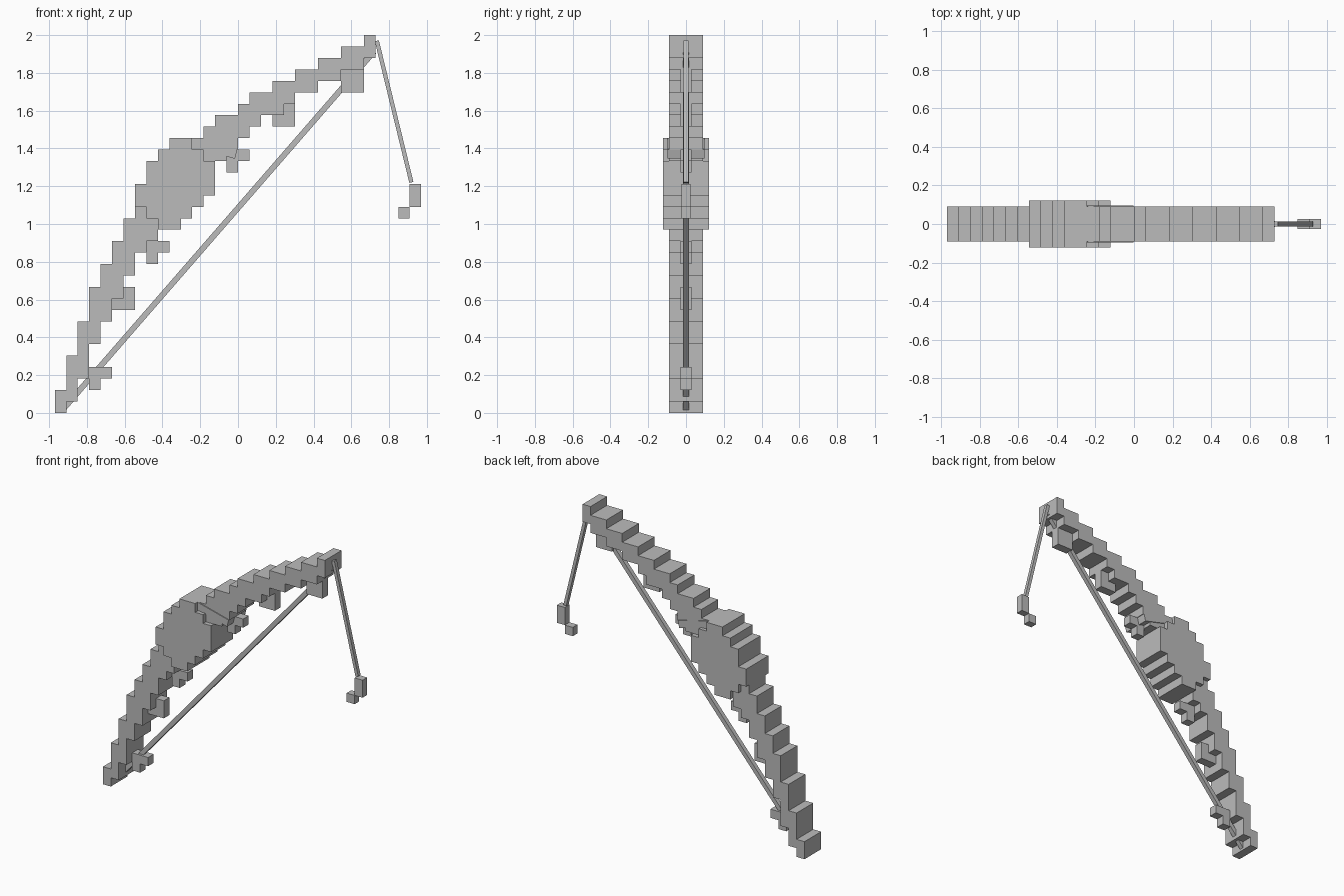
import bpy, bmesh
from mathutils import Vector

if "Cube" in bpy.data.objects:
    bpy.data.objects.remove(bpy.data.objects["Cube"])

U = 2 / 33  # one grid step of the stepped style

grey = bpy.data.materials.new("plain grey")
grey.diffuse_color = (0.5, 0.5, 0.5, 1)
grey.use_nodes = True
grey.node_tree.nodes["Principled BSDF"].inputs["Base Color"].default_value = grey.diffuse_color


def finish(name, bm):
    bmesh.ops.recalc_face_normals(bm, faces=bm.faces)
    mesh = bpy.data.meshes.new(name)
    bm.to_mesh(mesh)
    bm.free()
    mesh.materials.append(grey)
    bpy.context.collection.objects.link(bpy.data.objects.new(name, mesh))


def stepped(name, start, spans, half):
    """Extrude a staircase outline: one (bottom, top) span per grid column."""
    low, high = [], []
    for i, (b, t) in enumerate(spans):
        for c in (start + i, start + i + 1):
            low.append((c, b))
            high.append((c, t))
    pts = []
    for p in low + high[::-1]:
        if not pts or pts[-1] != p:
            pts.append(p)
    bm = bmesh.new()
    vs = [bm.verts.new(((c - 16) * U, -half, r * U)) for c, r in pts]
    face = bm.faces.new(vs)
    new = bmesh.ops.extrude_face_region(bm, geom=[face])["geom"]
    moved = [g for g in new if isinstance(g, bmesh.types.BMVert)]
    bmesh.ops.translate(bm, verts=moved, vec=(0, 2 * half, 0))
    # merge flat runs between columns
    bmesh.ops.dissolve_limit(bm, angle_limit=0.01, verts=bm.verts, edges=bm.edges)
    finish(name, bm)


def bar(name, a, b, thick, half):
    """Square bar from a to b, both (x, z)."""
    a, b = Vector((a[0], 0, a[1])), Vector((b[0], 0, b[1]))
    d = (b - a).normalized()
    n = Vector((-d.z, 0, d.x)) * thick / 2
    y = Vector((0, half, 0))
    bm = bmesh.new()
    rings = [[bm.verts.new(p + n * s + y * t)
              for s, t in ((-1, -1), (1, -1), (1, 1), (-1, 1))] for p in (a, b)]
    bm.faces.new(rings[0])
    bm.faces.new(rings[1])
    for i in range(4):
        j = (i + 1) % 4
        bm.faces.new((rings[0][i], rings[0][j], rings[1][j], rings[1][i]))
    finish(name, bm)


# curved stepped rod
stepped("rod", 0, [
    (0, 2), (1, 5), (3, 8), (6, 11), (8, 13), (10, 15), (12, 17), (14, 18),
    (15, 19), (16, 20), (17, 21), (18, 22), (20, 24), (22, 25), (22, 26),
    (23, 26), (24, 27), (25, 28), (26, 28), (26, 29), (27, 29), (28, 30),
    (28, 30), (29, 31), (29, 31), (30, 32), (30, 32), (31, 33)], 1.5 * U)

# thick round reel in the middle
stepped("reel", 7, [(18, 20), (17, 22), (16, 23), (16, 24),
                    (17, 24), (18, 23), (19, 22)], 2 * U)

# tilted brace behind the reel
bar("reel_brace", (-0.245, 1.43), (-0.01, 1.37), 0.05, 0.097)

# line guides under the rod
guides = [(3, [(2, 4), (3, 4)]), (5, [(9, 11), (9, 11)]),
          (8, [(13, 15), (14, 15)]), (15, [(21, 23), (22, 23)]),
          (19, [(25, 27), (25, 27)]), (25, [(28, 30), (28, 30)])]
for i, (col, spans) in enumerate(guides):
    stepped(f"line_guide_{i + 1}", col, spans, 0.5 * U)

# line along the rod and the hanging line
bar("long_line", (-0.93, 0.015), (0.72, 1.913), 0.03, 0.015)
bar("hanging_line", (0.735, 1.97), (0.918, 1.22), 0.022, 0.013)

# hook
stepped("hook_shank", 31, [(18, 20)], 0.025)
stepped("hook_point", 30, [(17, 18)], 0.025)
